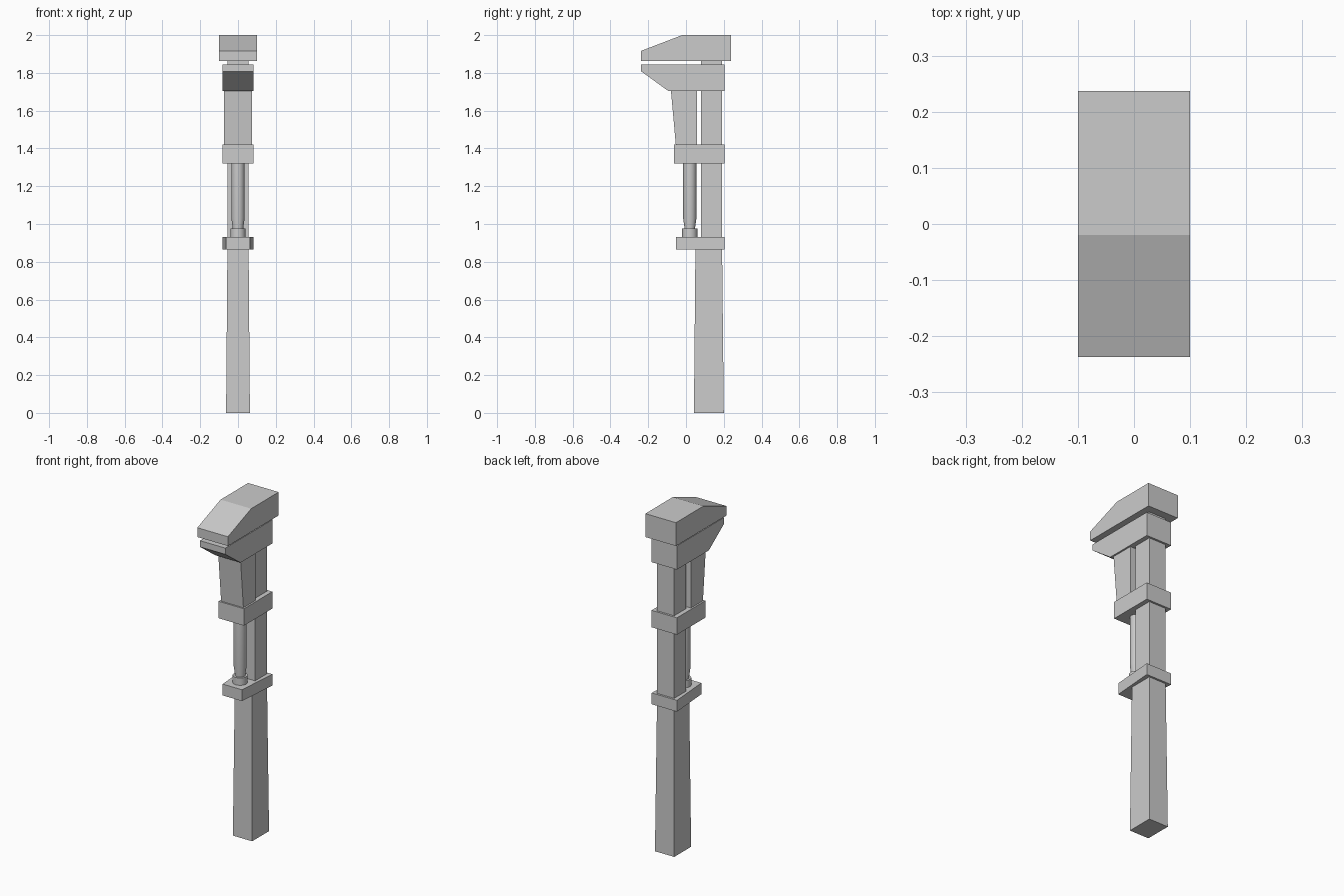
import bpy
import bmesh
import math

if "Cube" in bpy.data.objects:
    bpy.data.objects.remove(bpy.data.objects["Cube"])


def make_object(name, bm):
    bmesh.ops.recalc_face_normals(bm, faces=bm.faces[:])
    mesh = bpy.data.meshes.new(name)
    bm.to_mesh(mesh)
    bm.free()
    obj = bpy.data.objects.new(name, mesh)
    bpy.context.collection.objects.link(obj)
    return obj


def side_profile(name, half_width, points):
    """Extrude a (y, z) outline symmetrically across x."""
    bm = bmesh.new()
    rings = [[bm.verts.new((x, y, z)) for y, z in points]
             for x in (-half_width, half_width)]
    for ring in rings:
        bm.faces.new(ring)
    n = len(points)
    for i in range(n):
        j = (i + 1) % n
        bm.faces.new((rings[0][i], rings[0][j], rings[1][j], rings[1][i]))
    return make_object(name, bm)


def tapered_block(name, bottom, top):
    """Block between two levels, each (z, y_front, y_back, half_front, half_back)."""
    bm = bmesh.new()
    rings = []
    for z, y0, y1, w0, w1 in (bottom, top):
        rings.append([bm.verts.new((x, y, z)) for x, y in
                      ((-w0, y0), (w0, y0), (w1, y1), (-w1, y1))])
        bm.faces.new(rings[-1])
    for i in range(4):
        j = (i + 1) % 4
        bm.faces.new((rings[0][i], rings[0][j], rings[1][j], rings[1][i]))
    return make_object(name, bm)


def turned(name, y, profile, sides=24):
    """Lathe a (radius, z) profile around a vertical axis at the given y."""
    bm = bmesh.new()
    rings = []
    for r, z in profile:
        rings.append([bm.verts.new((r * math.cos(a), y + r * math.sin(a), z))
                      for a in (math.tau * k / sides for k in range(sides))])
    for low, high in zip(rings, rings[1:]):
        for i in range(sides):
            j = (i + 1) % sides
            bm.faces.new((low[i], low[j], high[j], high[i]))
    bm.faces.new(rings[0])
    bm.faces.new(rings[-1])
    obj = make_object(name, bm)
    bpy.ops.object.select_all(action='DESELECT')
    obj.select_set(True)
    bpy.context.view_layer.objects.active = obj
    bpy.ops.object.shade_smooth_by_angle(angle=math.radians(30))
    return obj


# Handle and sliding bar
tapered_block("handle", (0, 0.042, 0.2, 0.063, 0.063),
              (0.87, 0.05, 0.191, 0.056, 0.056))
tapered_block("bar", (0.87, 0.08, 0.191, 0.056, 0.056),
              (1.87, 0.08, 0.191, 0.056, 0.056))

# Jaws
side_profile("upper_jaw", 0.1, [(-0.237, 1.862), (0.237, 1.862), (0.237, 2.0),
                                (-0.02, 2.0), (-0.237, 1.917)])
side_profile("lower_jaw", 0.083, [(-0.237, 1.845), (0.203, 1.845), (0.203, 1.705),
                                  (-0.095, 1.705), (-0.237, 1.808)])
side_profile("jaw_neck", 0.073, [(-0.08, 1.71), (0.058, 1.71),
                                 (0.058, 1.41), (-0.053, 1.41)])

# Collars around the bar
tapered_block("upper_collar", (1.32, -0.063, 0.203, 0.083, 0.083),
              (1.42, -0.063, 0.203, 0.083, 0.083))
tapered_block("lower_collar", (0.865, -0.053, 0.203, 0.063, 0.083),
              (0.932, -0.053, 0.203, 0.063, 0.083))

# Adjusting screw and its seat
turned("adjusting_screw", 0.02, [(0.028, 0.96), (0.028, 0.98),
                                 (0.035, 1.03), (0.035, 1.33)])
turned("screw_seat", 0.02, [(0.04, 0.925), (0.04, 0.975)])
